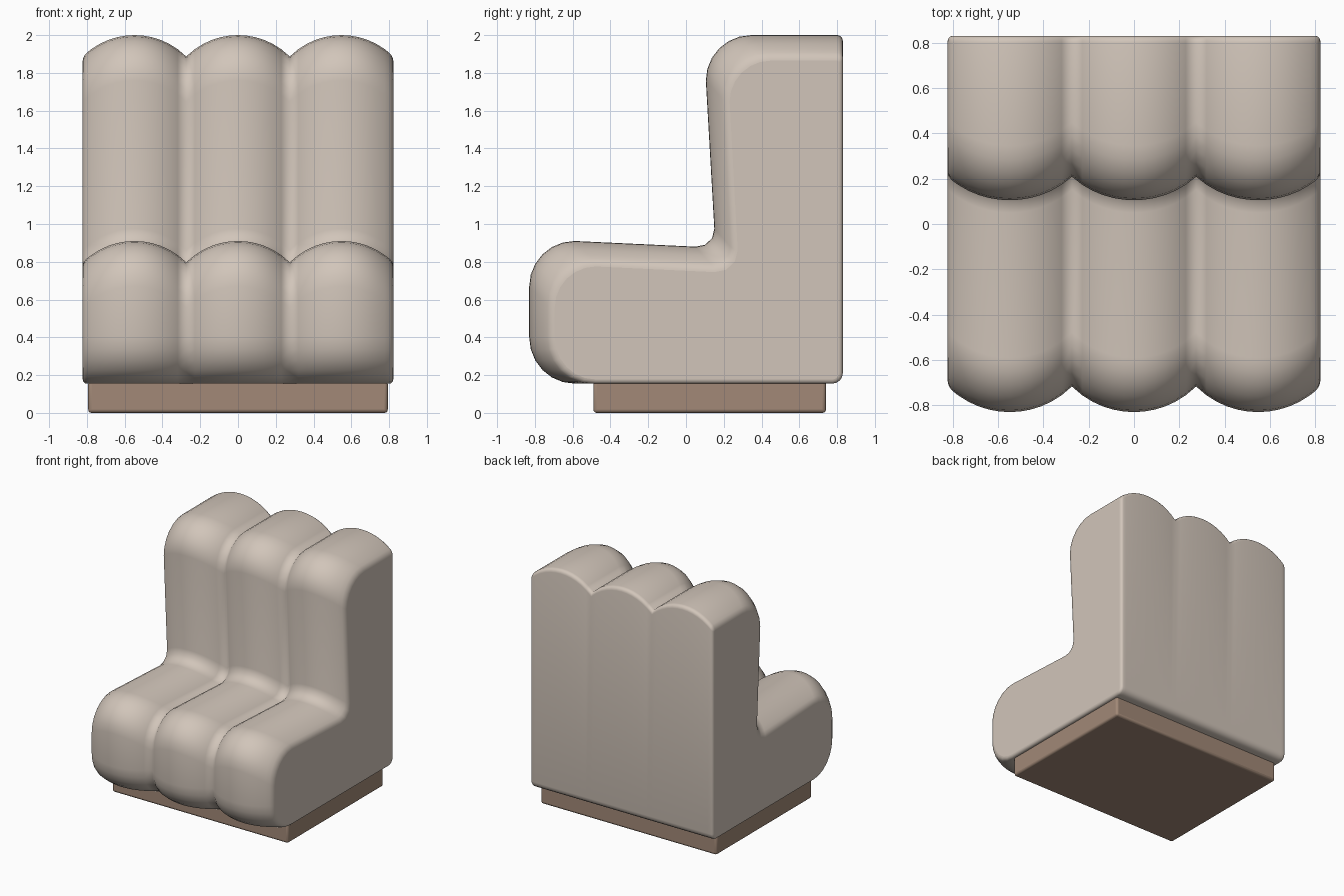
import bpy, bmesh, math
from mathutils import Vector

if "Cube" in bpy.data.objects:
    bpy.data.objects.remove(bpy.data.objects["Cube"])


def material(name, rgb):
    m = bpy.data.materials.new(name)
    m.diffuse_color = (*rgb, 1)
    m.use_nodes = True
    m.node_tree.nodes["Principled BSDF"].inputs["Base Color"].default_value = m.diffuse_color
    return m


fabric = material("beige fabric", (0.64, 0.56, 0.49))
wood = material("brown plinth", (0.36, 0.25, 0.185))

SAG, HALF, WIDTH = 0.113, 0.274, 0.822
R = (HALF ** 2 + SAG ** 2) / (2 * SAG)


def corner(cy, cz, r, a0, a1, n, shift, rz=None):
    """Rounded corner in the side profile; shift = direction it sinks toward a seam."""
    out = []
    for i in range(n + 1):
        a = math.radians(a0 + (a1 - a0) * i / n)
        out.append((cy + r * math.cos(a), cz + (rz or r) * math.sin(a), *shift))
    return out


# side profile of a channel crest: (y, z, sink y, sink z)
profile = []
profile += corner(0.775, 0.21, 0.055, 0, -90, 4, (0, 0))            # bottom back
profile += corner(-0.59, 0.40, 0.24, 270, 180, 6, (1, 0), 0.245)    # bottom front
profile += corner(-0.59, 0.67, 0.24, 180, 90, 6, (1, -1))           # seat front
profile += [(0.05, 0.88, 0.9, -1), (0.10, 0.89, 0.9, -1),
            (0.138, 0.925, 0.9, -1), (0.15, 0.975, 0.9, -1)]        # seat to back
profile += corner(0.345, 1.76, 0.24, 180, 90, 6, (0.92, -1))        # back top front
profile += corner(0.80, 1.97, 0.03, 90, 0, 4, (0, -1))              # back top rear


def section(sag, inset):
    pts = [Vector((y + dy * sag, z + dz * sag)) for y, z, dy, dz in profile]
    n = len(pts)
    res = []
    for i, p in enumerate(pts):
        t = (pts[(i + 1) % n] - pts[i - 1]).normalized()
        res.append(p + Vector((t.y, -t.x)) * inset)   # inward for this winding
    return res


def sink(u):
    return R - math.sqrt(R * R - u * u)


# cross sections over the three puffed channels, with rounded outer ends
stations = []
N = 12
for c in (-1, 0, 1):
    for i in range(N + 1):
        if c > -1 and i == 0:
            continue
        u = HALF * (2 * i / N - 1)
        x = 2 * HALF * c + u
        if abs(x) < WIDTH - 0.022:
            stations.append((x, sink(u), 0))
r = 0.022
ends = []
for k in range(5):
    a = math.radians(90 * k / 4)
    x = WIDTH - r + r * math.sin(a)
    ends.append((x, sink(min(x - 2 * HALF, HALF)), r * (1 - math.cos(a))))
stations = [(-x, s, i) for x, s, i in reversed(ends)] + stations + ends

bm = bmesh.new()
rings = [[bm.verts.new((x, p.x, p.y)) for p in section(s, i)] for x, s, i in stations]
n = len(profile)
for a, b in zip(rings, rings[1:]):
    for j in range(n):
        bm.faces.new((a[j], a[(j + 1) % n], b[(j + 1) % n], b[j]))
bm.faces.new(rings[0])
bm.faces.new(rings[-1])
bmesh.ops.recalc_face_normals(bm, faces=bm.faces)
for f in bm.faces:
    f.smooth = len(f.verts) == 4
me = bpy.data.meshes.new("channelled_seat")
bm.to_mesh(me)
bm.free()
me.materials.append(fabric)
seat = bpy.data.objects.new("channelled_seat", me)
bpy.context.collection.objects.link(seat)

# plinth base
bpy.ops.mesh.primitive_cube_add(size=1, location=(0, 0.125, 0.085))
base = bpy.context.object
base.name = "plinth_base"
base.scale = (1.586, 1.232, 0.17)
bpy.ops.object.transform_apply(location=False, rotation=False, scale=True)
base.data.materials.append(wood)
bev = base.modifiers.new("soft edges", 'BEVEL')
bev.width = 0.018
bev.segments = 3
bpy.ops.object.shade_smooth_by_angle(angle=math.radians(35))
